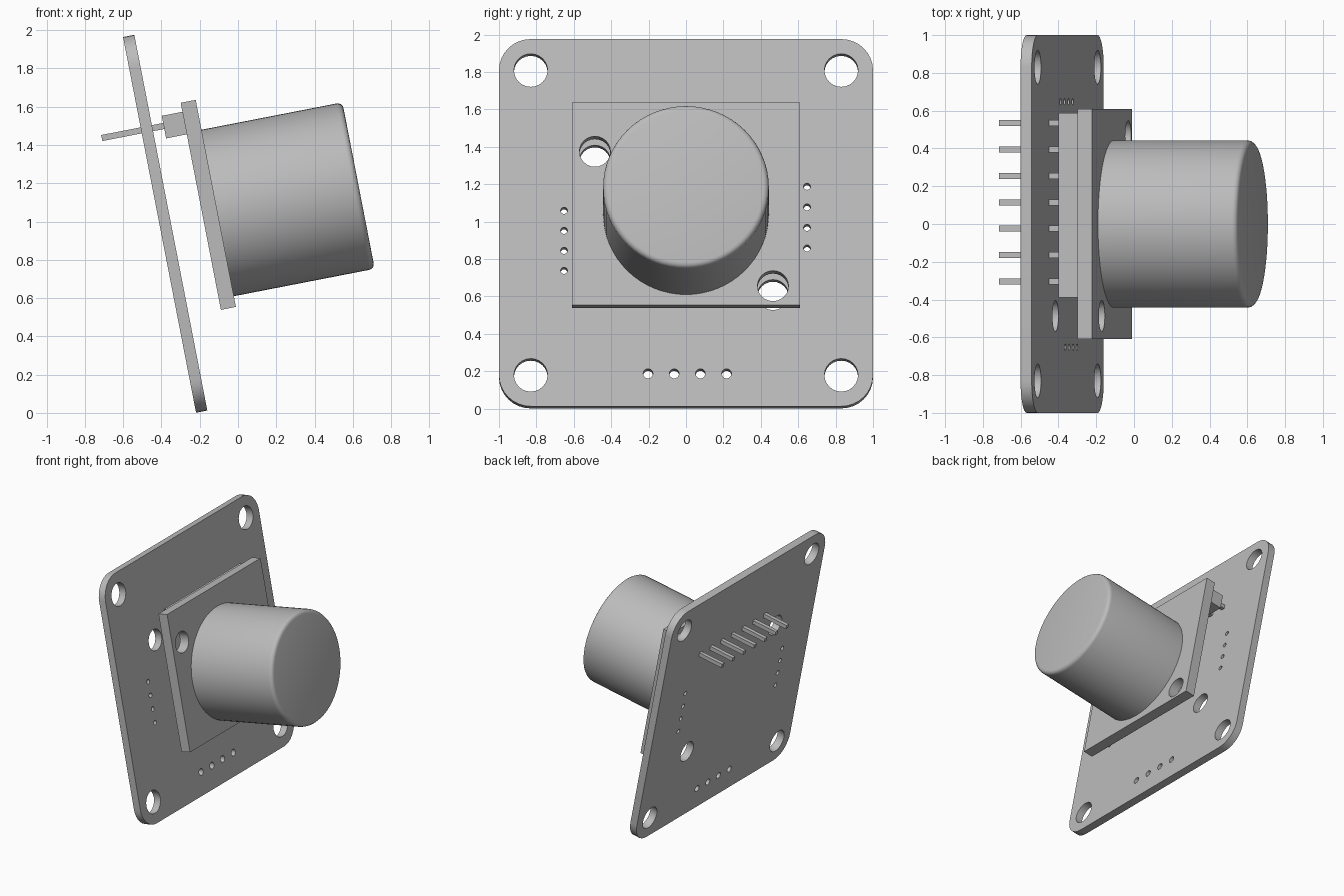
import bpy, bmesh, math
from mathutils import Matrix, Vector

cube = bpy.data.objects.get("Cube")
if cube:
    bpy.data.objects.remove(cube, do_unlink=True)

grey = bpy.data.materials.new("plain grey")
grey.use_nodes = True
GREY = (0.5, 0.5, 0.5, 1)
grey.diffuse_color = GREY
grey.node_tree.nodes["Principled BSDF"].inputs["Base Color"].default_value = GREY

# Tilted frame: local x runs along the board, y up the board, z out of its face
tilt = math.radians(11)
c, s = math.cos(tilt), math.sin(tilt)
FRAME = Matrix(((0, -s, c, -0.351), (1, 0, 0, 0), (0, c, s, 0.994), (0, 0, 0, 1)))


def finish(name, bm, smooth=False):
    bmesh.ops.remove_doubles(bm, verts=bm.verts, dist=1e-5)
    bmesh.ops.recalc_face_normals(bm, faces=bm.faces)
    mesh = bpy.data.meshes.new(name)
    bm.to_mesh(mesh)
    bm.free()
    mesh.materials.append(grey)
    ob = bpy.data.objects.new(name, mesh)
    bpy.context.collection.objects.link(ob)
    ob.matrix_world = FRAME
    if smooth:
        bpy.ops.object.select_all(action="DESELECT")
        ob.select_set(True)
        bpy.context.view_layer.objects.active = ob
        bpy.ops.object.shade_smooth_by_angle(angle=math.radians(35))
    return ob


def box(name, x, y, z):
    """Box from (low, high) ranges in the tilted frame."""
    bm = bmesh.new()
    size = [b - a for a, b in (x, y, z)]
    mid = Vector([(a + b) / 2 for a, b in (x, y, z)])
    bmesh.ops.create_cube(bm, size=1, matrix=Matrix.Translation(mid) @ Matrix.Diagonal((*size, 1)))
    return finish(name, bm)


def arc(cx, cy, r, start, sweep, n):
    angles = [start + sweep * i / n for i in range(n + 1)]
    return [(cx + r * math.cos(a), cy + r * math.sin(a)) for a in angles]


def plate(name, outline, holes, z0, z1):
    """Flat plate with round through holes given as (x, y, radius)."""
    curve = bpy.data.curves.new(name + " profile", "CURVE")
    curve.dimensions = "2D"
    curve.fill_mode = "BOTH"
    curve.extrude = (z1 - z0) / 2
    loops = [outline] + [arc(x, y, r, 0, math.tau, 24)[:-1] for x, y, r in holes]
    for loop in loops:
        spline = curve.splines.new("POLY")
        spline.points.add(len(loop) - 1)
        for p, (x, y) in zip(spline.points, loop):
            p.co = (x, y, 0, 1)
        spline.use_cyclic_u = True
    temp = bpy.data.objects.new(name + " profile", curve)
    bpy.context.collection.objects.link(temp)
    bpy.context.view_layer.update()
    mesh = temp.to_mesh()
    bm = bmesh.new()
    bm.from_mesh(mesh)
    temp.to_mesh_clear()
    bpy.data.objects.remove(temp, do_unlink=True)
    bpy.data.curves.remove(curve)
    bmesh.ops.translate(bm, verts=bm.verts, vec=(0, 0, (z0 + z1) / 2))
    return finish(name, bm, smooth=True)


# Circuit board: rounded square with mounting, contact and fixing holes
R = 0.17
rounded = []
for k, (sx, sy) in enumerate(((1, 1), (-1, 1), (-1, -1), (1, -1))):
    rounded += arc(sx * (1 - R), sy * (1 - R), R, k * math.pi / 2, math.pi / 2, 8)
fixing = [(-0.487, 0.339, 0.083), (0.465, -0.393, 0.083)]
holes = [(x, y, 0.09) for x in (-0.83, 0.83) for y in (-0.83, 0.83)] + fixing
for i in range(4):
    holes += [(-0.203 + 0.14 * i, -0.822, 0.026),
              (-0.652, 0.066 - 0.109 * i, 0.018),
              (0.647, 0.197 - 0.112 * i, 0.018)]
plate("circuit_board", rounded, holes, -0.06, 0)

# Mounting plate of the sensor
W, LOW, HIGH = 0.61, -0.497, 0.605
plate("sensor_base_plate", [(-W, LOW), (W, LOW), (W, HIGH), (-W, HIGH)], fixing, 0.17, 0.25)

# Sensor can with a rounded front rim
bm = bmesh.new()
TOP = 1.0
bmesh.ops.create_cone(bm, cap_ends=True, segments=64, radius1=0.443, radius2=0.443,
                      depth=TOP - 0.24, matrix=Matrix.Translation((0, 0.003, (TOP + 0.24) / 2)))
rim = [e for e in bm.edges if all(v.co.z > TOP - 0.01 for v in e.verts)]
bmesh.ops.bevel(bm, geom=rim, offset=0.03, segments=4, profile=0.5, affect="EDGES")
finish("sensor_can", bm, smooth=True)

# Pin header: block behind the base plate and a row of square pins
box("header_block", (-0.39, 0.588), (0.437, 0.557), (0.06, 0.17))
for i in range(7):
    x = -0.305 + 0.14 * i
    box(f"header_pin_{i + 1}", (x - 0.016, x + 0.016), (0.487, 0.519), (-0.27, 0.08))
